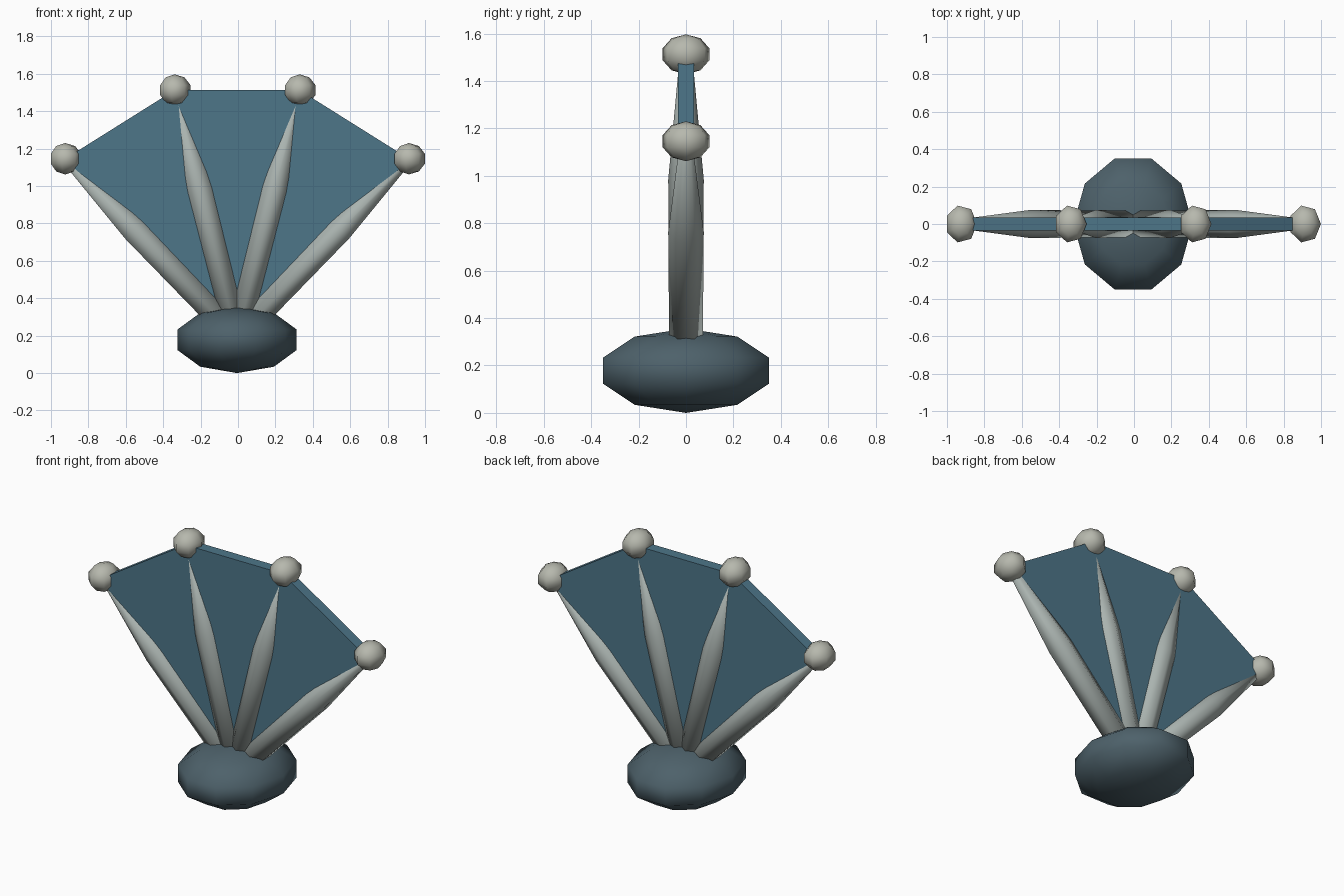
import bpy, bmesh
from math import sin, cos, pi, atan2, hypot
from mathutils import Matrix

if "Cube" in bpy.data.objects:
    bpy.data.objects.remove(bpy.data.objects["Cube"])

SHIFT = -0.005          # fan centre line
HUB_Z = 0.19            # where the ribs meet
TIPS = [(-0.919, 1.146), (-0.334, 1.513), (0.334, 1.513), (0.919, 1.146)]


def material(name, rgb):
    m = bpy.data.materials.new(name)
    m.diffuse_color = (*rgb, 1)
    m.use_nodes = True
    m.node_tree.nodes["Principled BSDF"].inputs["Base Color"].default_value = m.diffuse_color
    return m


SLATE = material("slate", (0.075, 0.12, 0.145))
TEAL = material("teal", (0.075, 0.18, 0.25))
BONE = material("bone", (0.40, 0.45, 0.43))
PALE = material("pale", (0.47, 0.48, 0.42))


def finish(name, bm, mat, smooth):
    bmesh.ops.remove_doubles(bm, verts=bm.verts, dist=1e-5)
    bmesh.ops.recalc_face_normals(bm, faces=bm.faces)
    for f in bm.faces:
        f.smooth = smooth
    me = bpy.data.meshes.new(name)
    bm.to_mesh(me)
    bm.free()
    me.materials.append(mat)
    ob = bpy.data.objects.new(name, me)
    bpy.context.collection.objects.link(ob)


def lathe(name, profile, sides, matrix, mat, start=0.0):
    """Spin (radius, z) points around z; zero radius closes the end."""
    bm = bmesh.new()
    rings = []
    for r, z in profile:
        angles = [start + 2 * pi * i / sides for i in range(sides)]
        rings.append([bm.verts.new((r * cos(a), r * sin(a), z)) for a in angles])
    for lo, hi in zip(rings, rings[1:]):
        for i in range(sides):
            j = (i + 1) % sides
            bm.faces.new((lo[i], lo[j], hi[j], hi[i]))
    bmesh.ops.transform(bm, matrix=matrix, verts=bm.verts)
    finish(name, bm, mat, True)


def ellipsoid(name, centre, radii, sides, mat):
    profile = [(sin(pi * k / 5), -cos(pi * k / 5)) for k in range(6)]
    lathe(name, profile, sides,
          Matrix.Translation(centre) @ Matrix.Diagonal((*radii, 1)), mat)


# Base
ellipsoid("base", (SHIFT, 0, 0.178), (0.335, 0.387, 0.178), 10, SLATE)

# Ribs and their end knobs
for n, (x, z) in enumerate(TIPS, 1):
    length = hypot(x, z - HUB_Z)
    place = (Matrix.Translation((SHIFT, 0, HUB_Z))
             @ Matrix.Rotation(atan2(x, z - HUB_Z), 4, 'Y'))
    profile = [(0, 0), (0.07, 0), (0.075, 0.6 * length), (0.026, length), (0, length)]
    lathe(f"rib_{n}", profile, 6, place, BONE, pi / 2)
    ellipsoid(f"knob_{n}", (x + SHIFT, 0, z), (0.09, 0.106, 0.084), 7, PALE)

# Webbing stretched between the ribs
bm = bmesh.new()
outline = [(0, HUB_Z)] + TIPS
front, back = ([bm.verts.new((x + SHIFT, y, z)) for x, z in outline]
               for y in (-0.034, 0.034))
for i in (1, 2, 3):
    bm.faces.new((front[0], front[i], front[i + 1]))
    bm.faces.new((back[0], back[i + 1], back[i]))
for i in range(5):
    j = (i + 1) % 5
    bm.faces.new((front[i], front[j], back[j], back[i]))
finish("webbing", bm, TEAL, False)
